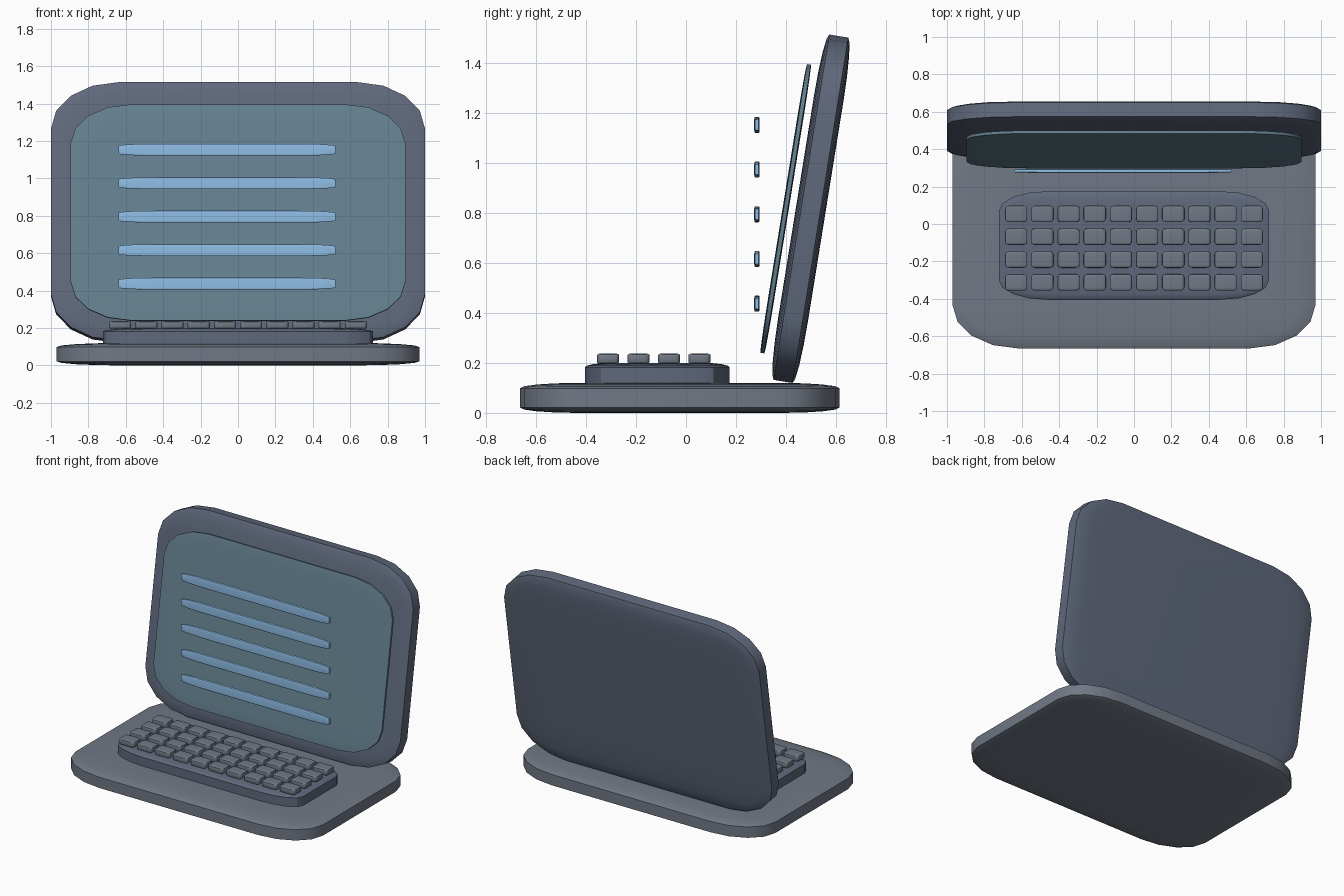
import bpy, bmesh, math
from mathutils import Vector

if "Cube" in bpy.data.objects:
    bpy.data.objects.remove(bpy.data.objects["Cube"])


def material(name, rgb):
    m = bpy.data.materials.new(name)
    m.diffuse_color = (*rgb, 1)
    m.use_nodes = True
    m.node_tree.nodes["Principled BSDF"].inputs["Base Color"].default_value = m.diffuse_color
    return m


shell = material("slate_blue", (0.115, 0.14, 0.20))
grey = material("warm_slate", (0.165, 0.19, 0.235))
glass = material("teal_glass", (0.13, 0.22, 0.28))
glow = material("pale_blue", (0.28, 0.52, 0.80))


def rounded_box(name, centre, size, mat, tilt=0.0):
    """Rounded unit cube stretched to size, so the rounding stretches too."""
    bm = bmesh.new()
    bmesh.ops.create_cube(bm, size=1)
    bmesh.ops.bevel(bm, geom=bm.edges[:], offset=0.18, offset_type='OFFSET',
                    segments=4, profile=0.5, affect='EDGES')
    bmesh.ops.scale(bm, vec=Vector(size), verts=bm.verts)
    me = bpy.data.meshes.new(name)
    bm.to_mesh(me)
    bm.free()
    me.materials.append(mat)
    ob = bpy.data.objects.new(name, me)
    ob.location = centre
    ob.rotation_euler.x = tilt
    bpy.context.collection.objects.link(ob)
    bpy.ops.object.select_all(action='DESELECT')
    ob.select_set(True)
    bpy.context.view_layer.objects.active = ob
    bpy.ops.object.shade_smooth_by_angle(angle=math.radians(30))
    return ob


TILT = -0.16

# Base and keyboard tray
rounded_box("base", (0, -0.025, 0.06), (1.94, 1.28, 0.12), grey)
rounded_box("keyboard_tray", (0, -0.115, 0.15), (1.445, 0.58, 0.10), shell)

# Leaning lid with its display panel
rounded_box("lid", (0, 0.5, 0.817), (2.0, 0.12, 1.40), shell, TILT)
rounded_box("display_panel", (0, 0.399, 0.817), (1.79, 0.025, 1.17), glass, TILT)

# Floating upright lines in front of the display
for i in range(5):
    rounded_box(f"display_line_{i + 1}", (-0.06, 0.284, 0.437 + 0.179 * i),
                (1.16, 0.022, 0.064), glow)

# Key grid
for row in range(4):
    for col in range(10):
        rounded_box(f"key_{row + 1}_{col + 1}",
                    (0.14 * (col - 4.5), -0.312 + 0.122 * row, 0.217),
                    (0.118, 0.088, 0.042), grey)
